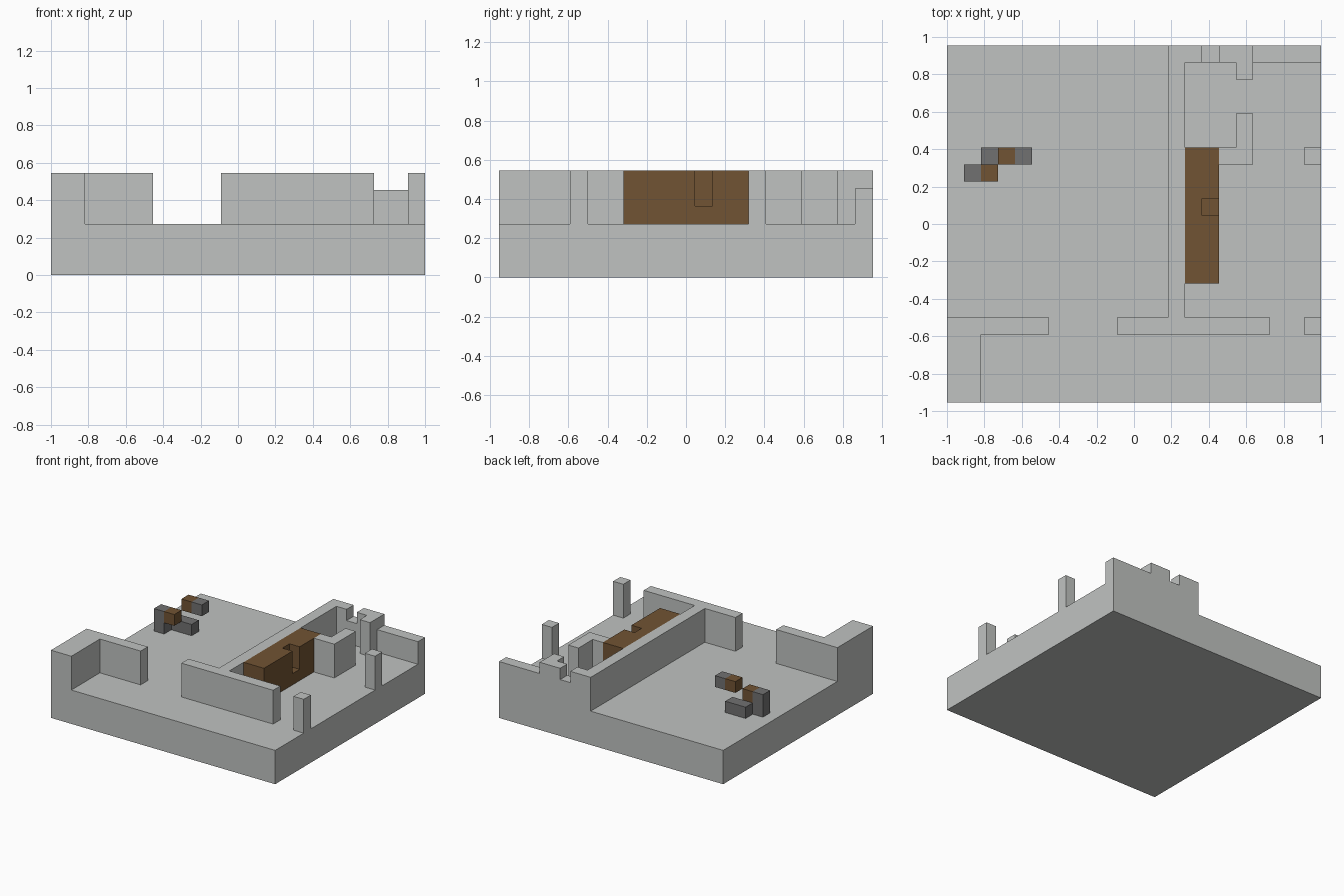
import bpy
import bmesh

U = 1 / 11               # one block
COLS, ROWS = 22, 21      # ground plan in blocks

if "Cube" in bpy.data.objects:
    bpy.data.objects.remove(bpy.data.objects["Cube"], do_unlink=True)


def material(name, rgb):
    mat = bpy.data.materials.new(name)
    mat.use_nodes = True
    mat.diffuse_color = (*rgb, 1)
    mat.node_tree.nodes["Principled BSDF"].inputs["Base Color"].default_value = (*rgb, 1)
    return mat


STONE = material("light_stone", (0.53, 0.545, 0.535))
METAL = material("dark_grey", (0.165, 0.165, 0.165))
WOOD = material("brown_wood", (0.165, 0.087, 0.033))


def prism(name, outline, low, high, mat):
    """Extrude a ground-plan outline, in blocks, from low to high."""
    bm = bmesh.new()
    verts = [bm.verts.new(((x - COLS / 2) * U, (y - ROWS / 2) * U, low * U))
             for x, y in outline]
    face = bm.faces.new(verts)
    top = bmesh.ops.extrude_face_region(bm, geom=[face])["geom"]
    bmesh.ops.translate(bm, vec=(0, 0, (high - low) * U),
                        verts=[v for v in top if isinstance(v, bmesh.types.BMVert)])
    bmesh.ops.recalc_face_normals(bm, faces=bm.faces)
    mesh = bpy.data.meshes.new(name)
    bm.to_mesh(mesh)
    bm.free()
    mesh.materials.append(mat)
    obj = bpy.data.objects.new(name, mesh)
    bpy.context.scene.collection.objects.link(obj)
    return obj


def box(name, x0, x1, y0, y1, low, high, mat):
    return prism(name, [(x0, y0), (x1, y0), (x1, y1), (x0, y1)], low, high, mat)


# Ground slab
box("ground_slab", 0, COLS, 0, ROWS, 0, 3, STONE)

# Walls on the slab
prism("corner_wall", [(0, 0), (2, 0), (2, 4), (6, 4), (6, 5), (0, 5)], 3, 6, STONE)
prism("dividing_wall", [(10, 4), (19, 4), (19, 5), (14, 5), (14, 21), (13, 21),
                        (13, 5), (10, 5)], 3, 6, STONE)
prism("inner_wall", [(16, 14), (18, 14), (18, 17), (17, 17), (17, 15), (16, 15)],
      3, 6, STONE)

# Back wall with its raised blocks and door stub
box("back_wall", 14, 22, 20, 21, 3, 5, STONE)
box("back_wall_raised_end", 14, 15, 20, 21, 5, 6, STONE)
box("back_wall_raised_block", 16, 18, 20, 21, 5, 6, STONE)
box("back_wall_stub", 17, 18, 19, 20, 3, 6, STONE)

# Posts along the open side
for name, y in (("front_post", 4), ("rear_post", 14)):
    box(name, 21, 22, y, y + 1, 3, 6, STONE)

# Wooden counter with a niche in its open side
box("counter_base", 14, 16, 7, 15, 3, 4, WOOD)
prism("counter_top", [(14, 7), (16, 7), (16, 11), (15, 11), (15, 12), (16, 12),
                      (16, 15), (14, 15)], 4, 6, WOOD)

# Small stepped group of blocks
box("upright_block", 1, 2, 13, 14, 3, 5, METAL)
box("upright_block_arm", 2, 3, 13, 14, 4, 5, WOOD)
box("low_block", 2, 4, 14, 15, 3, 4, METAL)
box("floating_block_handle", 3, 4, 14, 15, 5, 6, WOOD)
box("floating_block_head", 4, 5, 14, 15, 5, 6, METAL)
